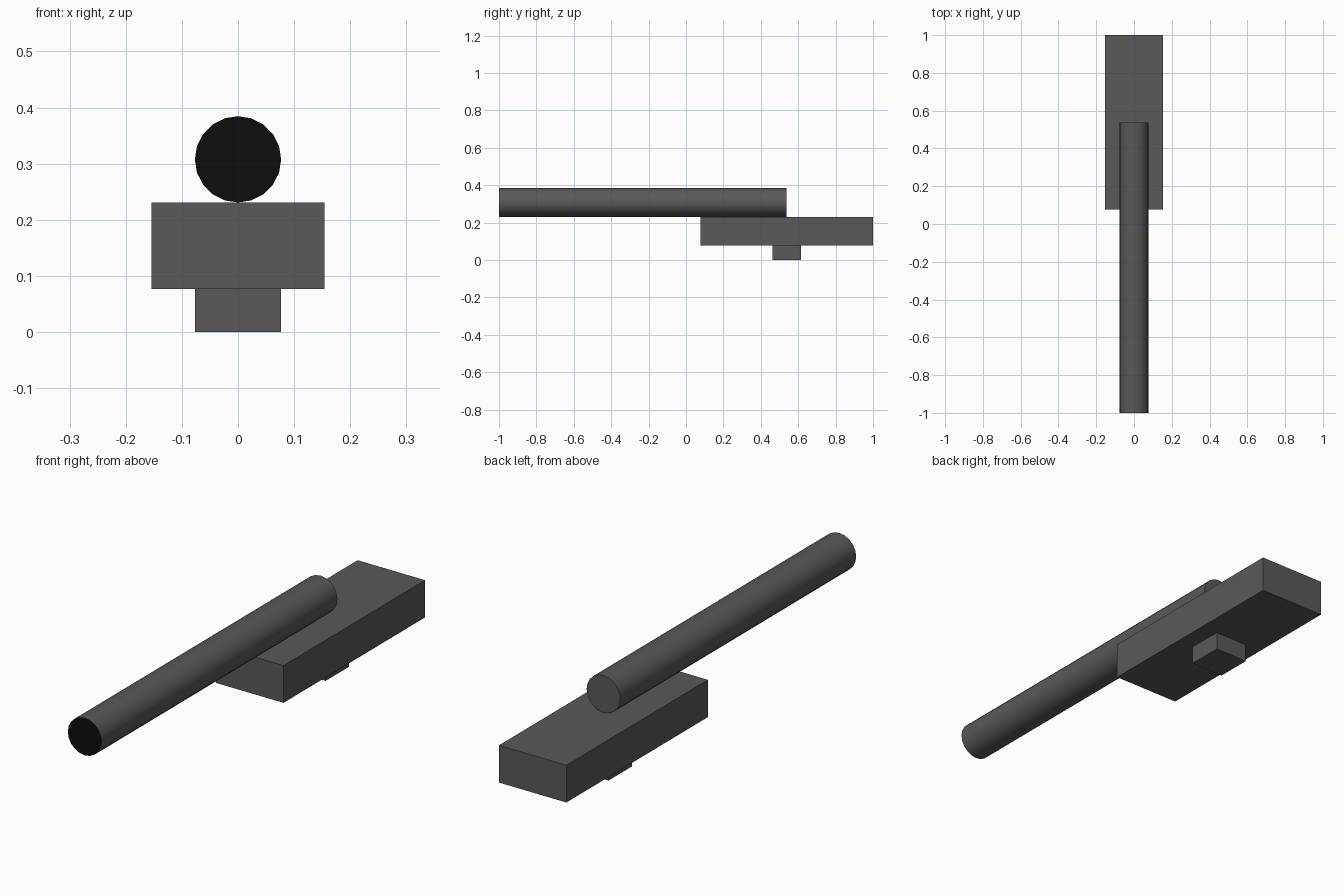
import bpy
from math import radians

old = bpy.data.objects.get("Cube")
if old:
    bpy.data.objects.remove(old, do_unlink=True)

U = 1 / 13  # the module all parts are sized in


def material(name, value):
    mat = bpy.data.materials.new(name)
    mat.use_nodes = True
    color = (value, value, value, 1)
    mat.diffuse_color = color
    mat.node_tree.nodes["Principled BSDF"].inputs["Base Color"].default_value = color
    return mat


grey = material("dark grey", 0.1)
black = material("bore black", 0.004)


def box(name, size, center):
    bpy.ops.mesh.primitive_cube_add(size=1, location=[c * U for c in center])
    obj = bpy.context.object
    obj.name = name
    obj.scale = [s * U for s in size]
    bpy.ops.object.transform_apply(location=False, rotation=False, scale=True)
    obj.data.materials.append(grey)
    return obj


# Body block and the small mount below it
box("body", (4, 12, 2), (0, 7, 2))
box("mount", (2, 2, 1), (0, 7, 0.5))

# Long barrel resting on the body
bpy.ops.mesh.primitive_cylinder_add(vertices=20, radius=U, depth=20 * U,
                                    location=(0, -3 * U, 4 * U),
                                    rotation=(radians(90), 0, 0))
barrel = bpy.context.object
barrel.name = "barrel"
bpy.ops.object.transform_apply(location=False, rotation=True, scale=False)
barrel.data.materials.append(grey)
barrel.data.materials.append(black)

# Black muzzle face at the front end
for face in barrel.data.polygons:
    face.material_index = int(face.normal.y < -0.9)
bpy.ops.object.shade_smooth_by_angle(angle=radians(30))
